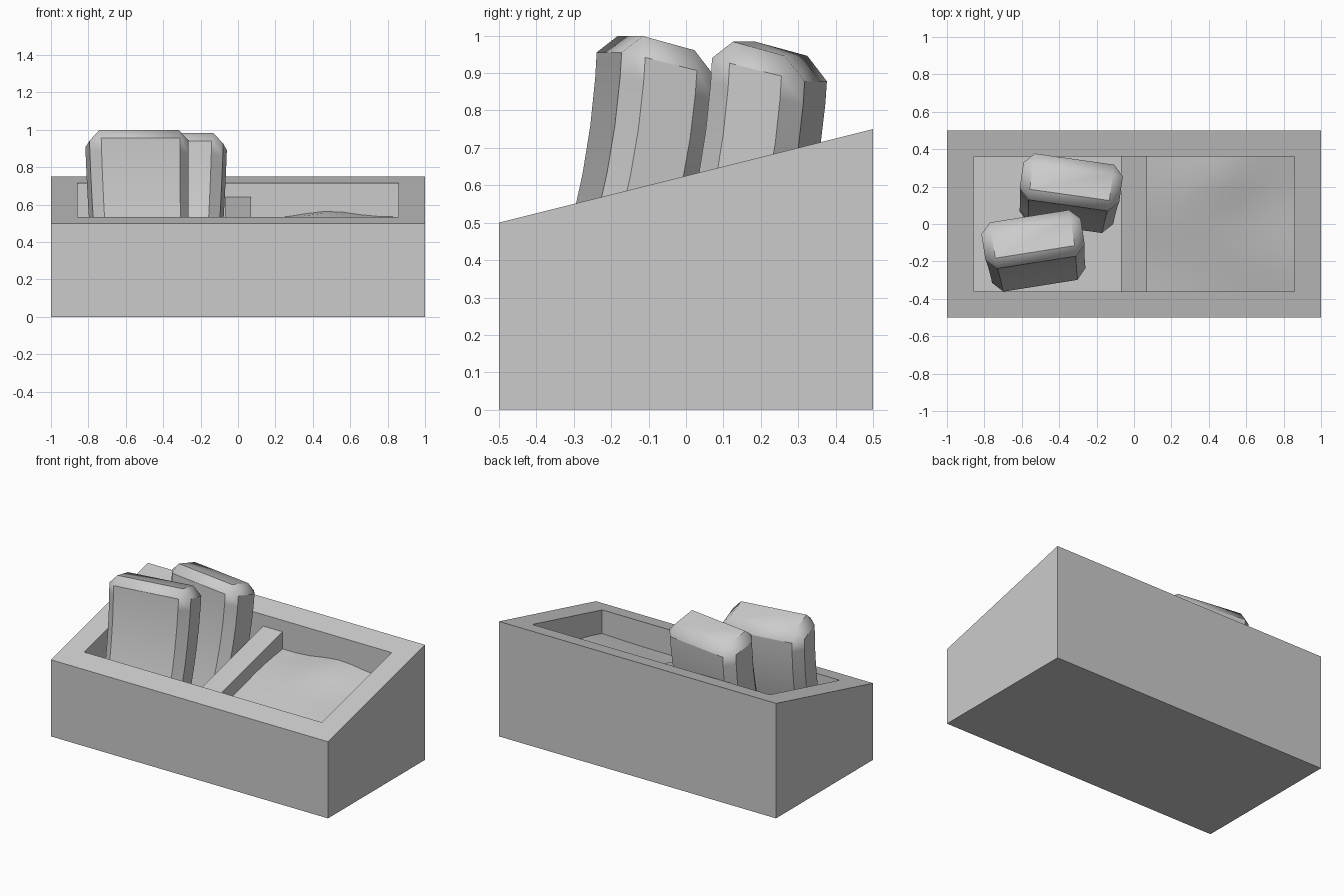
import bpy, bmesh, math
from mathutils import Matrix

if "Cube" in bpy.data.objects:
    bpy.data.objects.remove(bpy.data.objects["Cube"])

FLOOR = 0.25


def rim(y):
    return 0.625 + 0.25 * y


def add_object(name, bm):
    bmesh.ops.recalc_face_normals(bm, faces=bm.faces[:])
    me = bpy.data.meshes.new(name)
    bm.to_mesh(me)
    bm.free()
    ob = bpy.data.objects.new(name, me)
    bpy.context.collection.objects.link(ob)
    return ob


def smooth(ob, angle):
    bpy.ops.object.select_all(action='DESELECT')
    ob.select_set(True)
    bpy.context.view_layer.objects.active = ob
    bpy.ops.object.shade_smooth_by_angle(angle=math.radians(angle))


def ring(bm, x, y, height):
    return [bm.verts.new((sx * x, sy * y, height(sy * y)))
            for sx, sy in ((-1, -1), (1, -1), (1, 1), (-1, 1))]


# Slanted open bin: outer shell, sloping rim, inner walls and floor
bm = bmesh.new()
rings = [ring(bm, 1, 0.5, lambda y: 0), ring(bm, 1, 0.5, rim),
         ring(bm, 0.857, 0.36, rim), ring(bm, 0.857, 0.36, lambda y: FLOOR)]
for a, b in zip(rings, rings[1:]):
    for i in range(4):
        j = (i + 1) % 4
        bm.faces.new((a[i], a[j], b[j], b[i]))
bm.faces.new(rings[0])
bm.faces.new(rings[-1])
add_object("slanted_bin", bm)

# Divider, set slightly below the rim
bm = bmesh.new()
bmesh.ops.create_cube(bm, size=1)
for v in bm.verts:
    v.co.x *= 0.14
    v.co.y *= 0.72
    v.co.z = rim(v.co.y) - 0.075 if v.co.z > 0 else FLOOR
add_object("divider", bm)

# Uneven loose filling in the right compartment
bm = bmesh.new()
bmesh.ops.create_grid(bm, x_segments=8, y_segments=8, size=0.5)
for v in bm.verts:
    x, y = 0.4635 + v.co.x * 0.787, v.co.y * 0.72
    bump = math.exp(-((x - 0.48) / 0.2) ** 2 - ((y - 0.28) / 0.18) ** 2)
    wave = 0.008 * math.sin(9 * y + 4 * x)
    v.co = (x, y, 0.455 + 0.21 * y + 0.05 * bump + wave)
smooth(add_object("loose_filling", bm), 60)


# Leaning soft bags with chamfered edges
def bag(name, x, y, turn, top):
    bm = bmesh.new()
    bmesh.ops.create_cube(bm, size=1)
    height = top - 0.03 - FLOOR
    bmesh.ops.scale(bm, vec=(0.54, 0.25, height), verts=bm.verts)
    bmesh.ops.bevel(bm, geom=bm.edges[:], offset=0.055, segments=1,
                    affect='EDGES', profile=0.5)
    for k in range(1, 6):
        bmesh.ops.bisect_plane(bm, geom=bm.verts[:] + bm.edges[:] + bm.faces[:],
                               plane_co=(0, 0, height * (k / 6 - 0.5)),
                               plane_no=(0, 0, 1))
    for v in bm.verts:
        t = v.co.z / height + 0.5
        u = (1 - t) * height
        v.co.x *= 0.93 + 0.07 * t
        v.co.z += FLOOR + height / 2 - 0.27 * v.co.y * t + 0.01 * t
        v.co.y -= 0.02 * u + 0.26 * u * u
    bm.transform(Matrix.Translation((x, y, 0)) @ Matrix.Rotation(math.radians(turn), 4, 'Z'))
    smooth(add_object(name, bm), 40)


bag("front_bag", -0.54, -0.08, 9, 1.0)
bag("back_bag", -0.335, 0.225, -8, 0.985)
